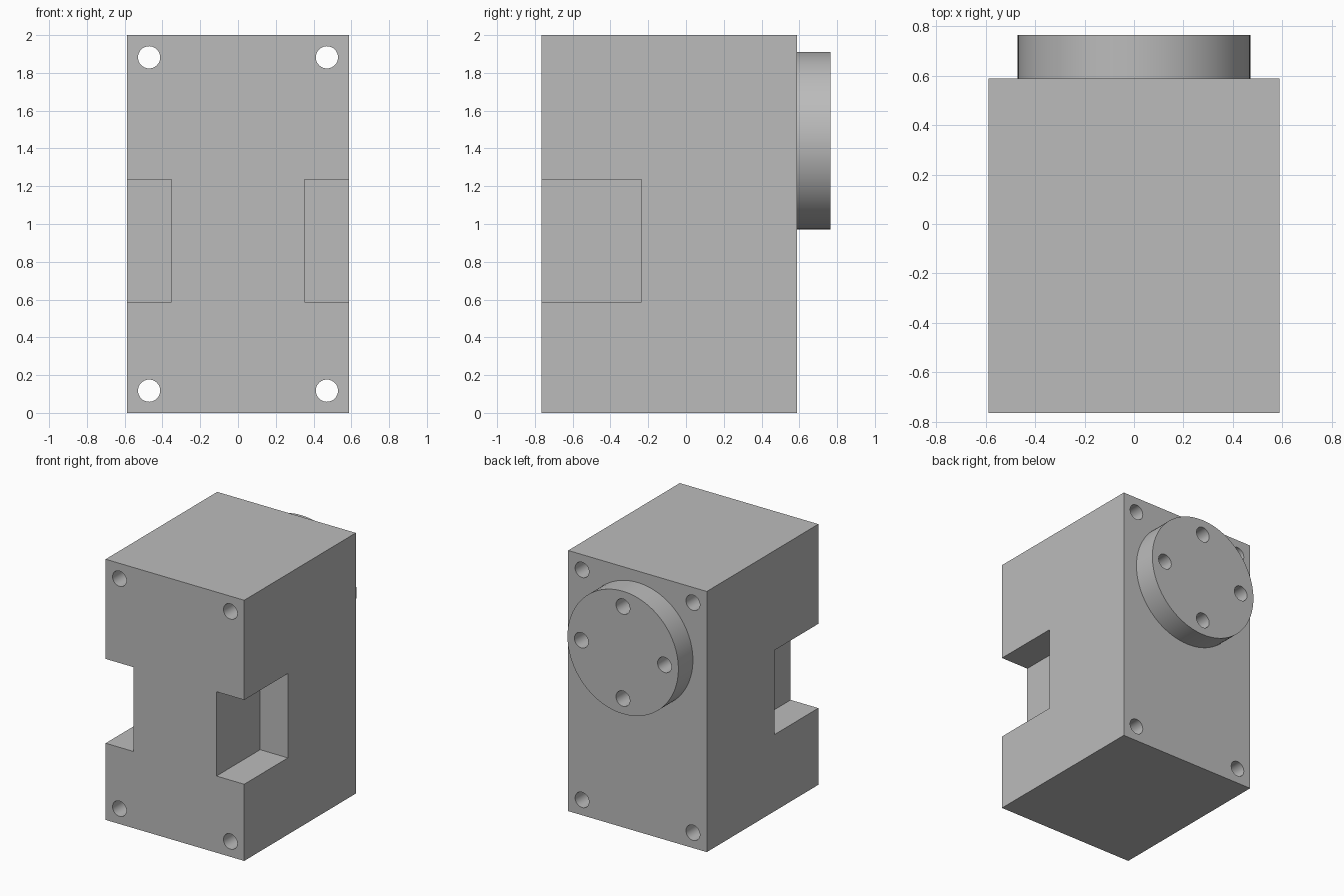
import bpy
from math import pi, cos, sin

default = bpy.data.objects.get("Cube")
if default:
    bpy.data.objects.remove(default, do_unlink=True)

U = 1 / 85  # one design unit; the body is 170 units tall

grey = bpy.data.materials.new("plain grey")
grey.use_nodes = True
colour = (0.5, 0.5, 0.5, 1)
grey.diffuse_color = colour
grey.node_tree.nodes["Principled BSDF"].inputs["Base Color"].default_value = colour


def box(name, low, high):
    """Box between two corners, in design units."""
    centre = [(a + b) / 2 * U for a, b in zip(low, high)]
    bpy.ops.mesh.primitive_cube_add(size=1, location=centre)
    ob = bpy.context.object
    ob.name = name
    ob.scale = [(b - a) * U for a, b in zip(low, high)]
    bpy.ops.object.transform_apply(location=True, rotation=False, scale=True)
    ob.data.materials.append(grey)
    return ob


def cylinder(name, radius, x, z, y0, y1, sides):
    """Cylinder lying along y, in design units."""
    bpy.ops.mesh.primitive_cylinder_add(
        vertices=sides, radius=radius * U, depth=(y1 - y0) * U,
        location=(x * U, (y0 + y1) / 2 * U, z * U), rotation=(pi / 2, 0, 0))
    ob = bpy.context.object
    ob.name = name
    bpy.ops.object.transform_apply(location=True, rotation=True, scale=True)
    ob.data.materials.append(grey)
    return ob


def cut(target, cutters):
    """Subtract the cutters, then remove them."""
    for c in cutters:
        c.hide_render = True
        mod = target.modifiers.new("cut", 'BOOLEAN')
        mod.operation = 'DIFFERENCE'
        mod.solver = 'EXACT'
        mod.object = c
        bpy.context.view_layer.objects.active = target
        bpy.ops.object.modifier_apply(modifier=mod.name)
        bpy.data.objects.remove(c, do_unlink=True)


def smooth(ob):
    bpy.ops.object.select_all(action='DESELECT')
    ob.select_set(True)
    bpy.context.view_layer.objects.active = ob
    bpy.ops.object.shade_smooth_by_angle(angle=pi / 6)


FRONT, BACK, FACE = -65, 50, 65

# Main block with side notches at the front and four through bolt holes
body = box("body", (-50, FRONT, 0), (50, BACK, 170))
cutters = []
for s in (-1, 1):
    xs = sorted((s * 30, s * 60))
    cutters.append(box("notch_cutter", (xs[0], FRONT - 10, 50), (xs[1], -20, 105)))
    for z in (10, 160):
        cutters.append(cylinder("bolt_hole_cutter", 5, s * 40, z, FRONT - 5, BACK + 5, 32))
cut(body, cutters)
smooth(body)

# Round flange on the back with four holes
HUB = 122.5
flange = cylinder("flange", 40, 0, HUB, BACK, FACE, 96)
cut(flange, [cylinder("flange_hole_cutter", 5, 30 * cos(a), HUB + 30 * sin(a),
                      BACK - 5, FACE + 5, 32)
             for a in (0, pi / 2, pi, 3 * pi / 2)])
smooth(flange)
